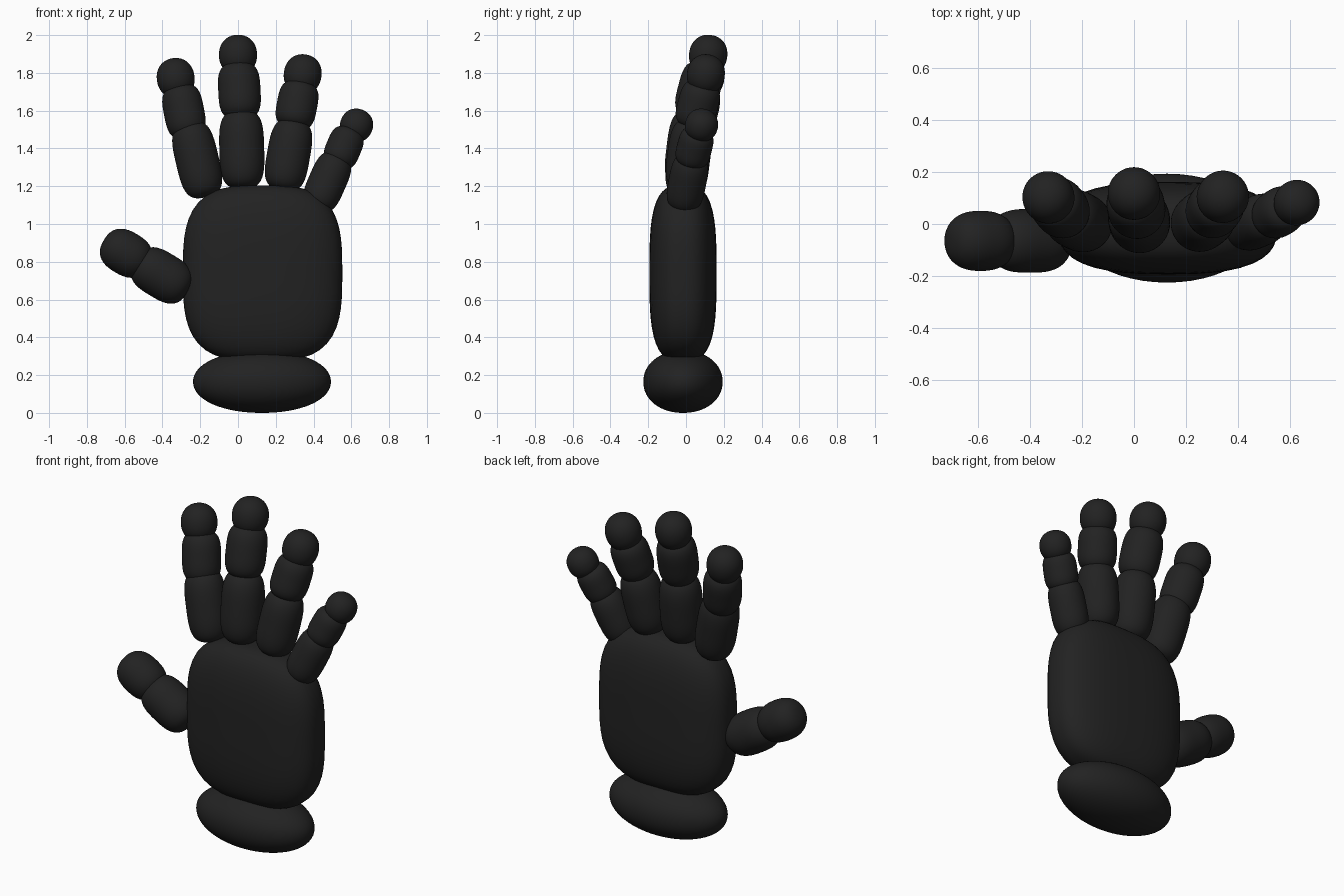
import bpy, bmesh
from mathutils import Vector

cube = bpy.data.objects.get("Cube")
if cube:
    bpy.data.objects.remove(cube, do_unlink=True)

mat = bpy.data.materials.new("matte black")
mat.use_nodes = True
COLOR = (0.016, 0.016, 0.016, 1)
mat.diffuse_color = COLOR
bsdf = mat.node_tree.nodes["Principled BSDF"]
bsdf.inputs["Base Color"].default_value = COLOR
bsdf.inputs["Roughness"].default_value = 0.8


def rounded_body(name, center, radii, axis=(0, 0, 1), along=2.0, across=2.0):
    """Sphere pushed toward a box: 'along' squares the ends, 'across' the section."""
    bm = bmesh.new()
    bmesh.ops.create_uvsphere(bm, u_segments=48, v_segments=32, radius=1)
    for v in bm.verts:
        x, y, z = (abs(c) for c in v.co)
        rho = (x ** across + y ** across) ** (1 / across)
        v.co /= (rho ** along + z ** along) ** (1 / along)
        v.co = Vector(c * r for c, r in zip(v.co, radii))
    mesh = bpy.data.meshes.new(name)
    bm.to_mesh(mesh)
    bm.free()
    mesh.shade_smooth()
    mesh.materials.append(mat)
    ob = bpy.data.objects.new(name, mesh)
    ob.location = center
    ob.rotation_euler = Vector(axis).to_track_quat("Z", "Y").to_euler()
    bpy.context.collection.objects.link(ob)
    return ob


def segment(name, start, end, radius, squareness=3.0):
    """Round finger segment reaching from start to end."""
    a, b = Vector(start), Vector(end)
    rounded_body(name, (a + b) / 2, (radius, radius, (b - a).length / 2),
                 b - a, squareness)


# Wrist cuff and palm
rounded_body("wrist", (0.127, -0.016, 0.165), (0.365, 0.21, 0.165), along=2.1)
rounded_body("palm", (0.13, -0.016, 0.74), (0.422, 0.178, 0.465), along=3.2, across=2.7)

# Fingers: start, end and radius of the base and middle segments, then the tip
fingers = {
    "index": [((-0.17, -0.01, 1.145), (-0.262, 0.035, 1.535), 0.114),
              ((-0.26, 0.03, 1.46), (-0.312, 0.095, 1.73), 0.107),
              ((-0.315, 0.08, 1.67), (-0.345, 0.125, 1.875), 0.1)],
    "middle": [((0.025, -0.01, 1.19), (0.015, 0.04, 1.6), 0.119),
               ((0.015, 0.03, 1.56), (0.0, 0.105, 1.85), 0.112),
               ((0.0, 0.1, 1.79), (0.0, 0.135, 2.0), 0.101)],
    "ring": [((0.235, -0.01, 1.18), (0.3, 0.04, 1.55), 0.114),
             ((0.29, 0.03, 1.51), (0.335, 0.095, 1.75), 0.107),
             ((0.325, 0.085, 1.69), (0.36, 0.125, 1.895), 0.1)],
    "little": [((0.41, -0.02, 1.08), (0.535, 0.035, 1.365), 0.1),
               ((0.52, 0.02, 1.31), (0.6, 0.07, 1.5), 0.093),
               ((0.595, 0.06, 1.445), (0.66, 0.105, 1.6), 0.087)],
}
for finger, parts in fingers.items():
    for part, (start, end, radius) in zip(("base", "middle_joint", "tip"), parts):
        segment(f"{finger}_finger_{part}", start, end, radius,
                2.15 if part == "tip" else 3.4)

# Thumb
segment("thumb_base", (-0.54, -0.065, 0.81), (-0.265, -0.065, 0.645), 0.123, 3.0)
segment("thumb_tip", (-0.71, -0.065, 0.915), (-0.475, -0.065, 0.775), 0.116, 2.5)
